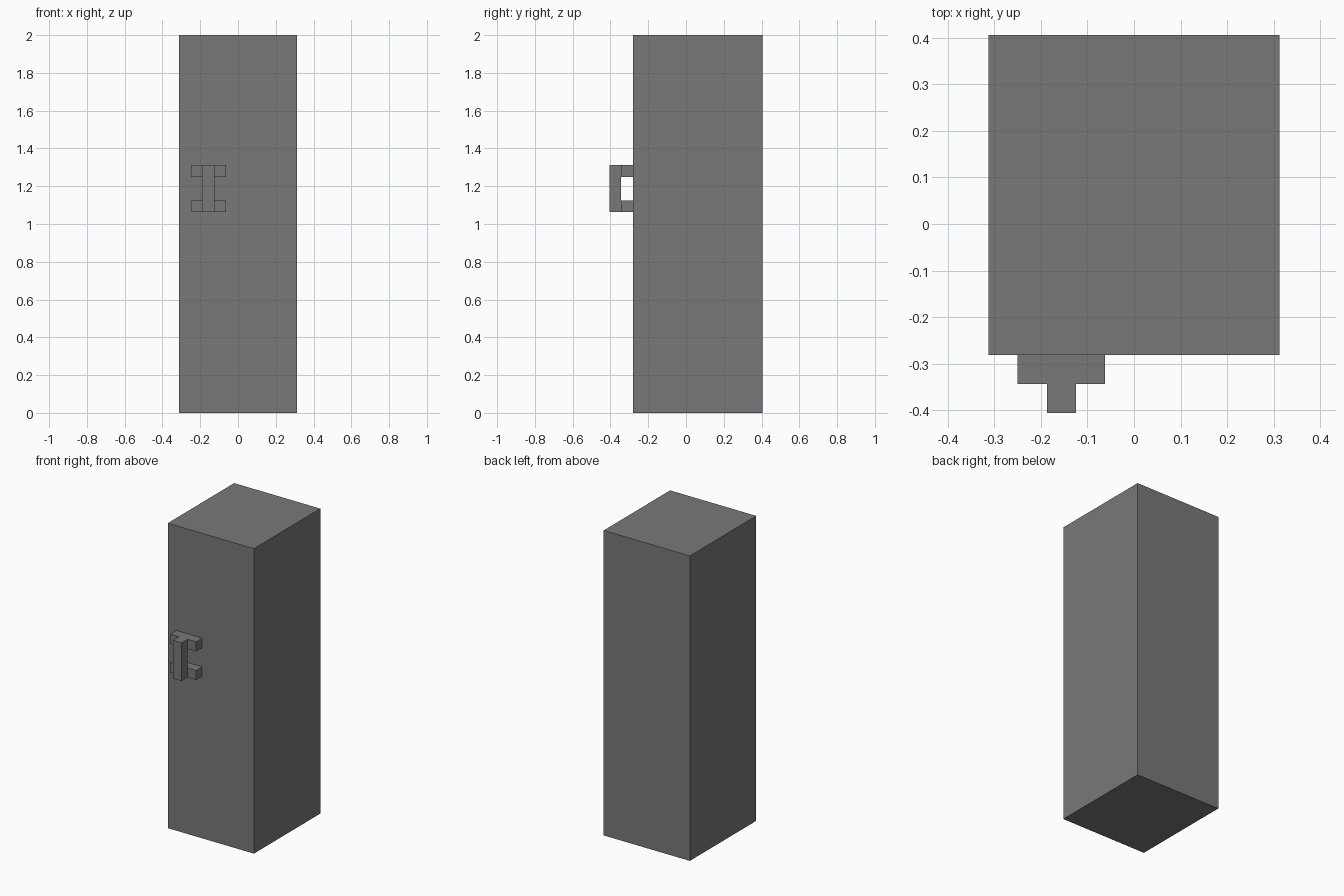
import bpy

if "Cube" in bpy.data.objects:
    bpy.data.objects.remove(bpy.data.objects["Cube"])

U = 1 / 16  # the model sits on a 1/16 unit grid

grey = bpy.data.materials.new("dark_grey")
grey.diffuse_color = (0.19, 0.19, 0.19, 1)
grey.use_nodes = True
grey.node_tree.nodes["Principled BSDF"].inputs["Base Color"].default_value = grey.diffuse_color


def box(name, lo, hi):
    """Axis-aligned box between two corners given in grid units."""
    centre = [(a + b) / 2 * U for a, b in zip(lo, hi)]
    size = [(b - a) * U for a, b in zip(lo, hi)]
    bpy.ops.mesh.primitive_cube_add(size=1, location=centre)
    ob = bpy.context.object
    ob.name = name
    ob.scale = size
    bpy.ops.object.transform_apply(location=False, rotation=False, scale=True)
    ob.data.materials.append(grey)
    return ob


# Tall cabinet body
box("cabinet_body", (-5, -4.5, 0), (5, 6.5, 32))

# Door handle: two wall brackets and an upright grip in front of them
for name, z in (("lower_handle_bracket", 17), ("upper_handle_bracket", 20)):
    box(name, (-4, -5.5, z), (-1, -4.5, z + 1))
box("handle_grip", (-3, -6.5, 17), (-2, -5.5, 21))
